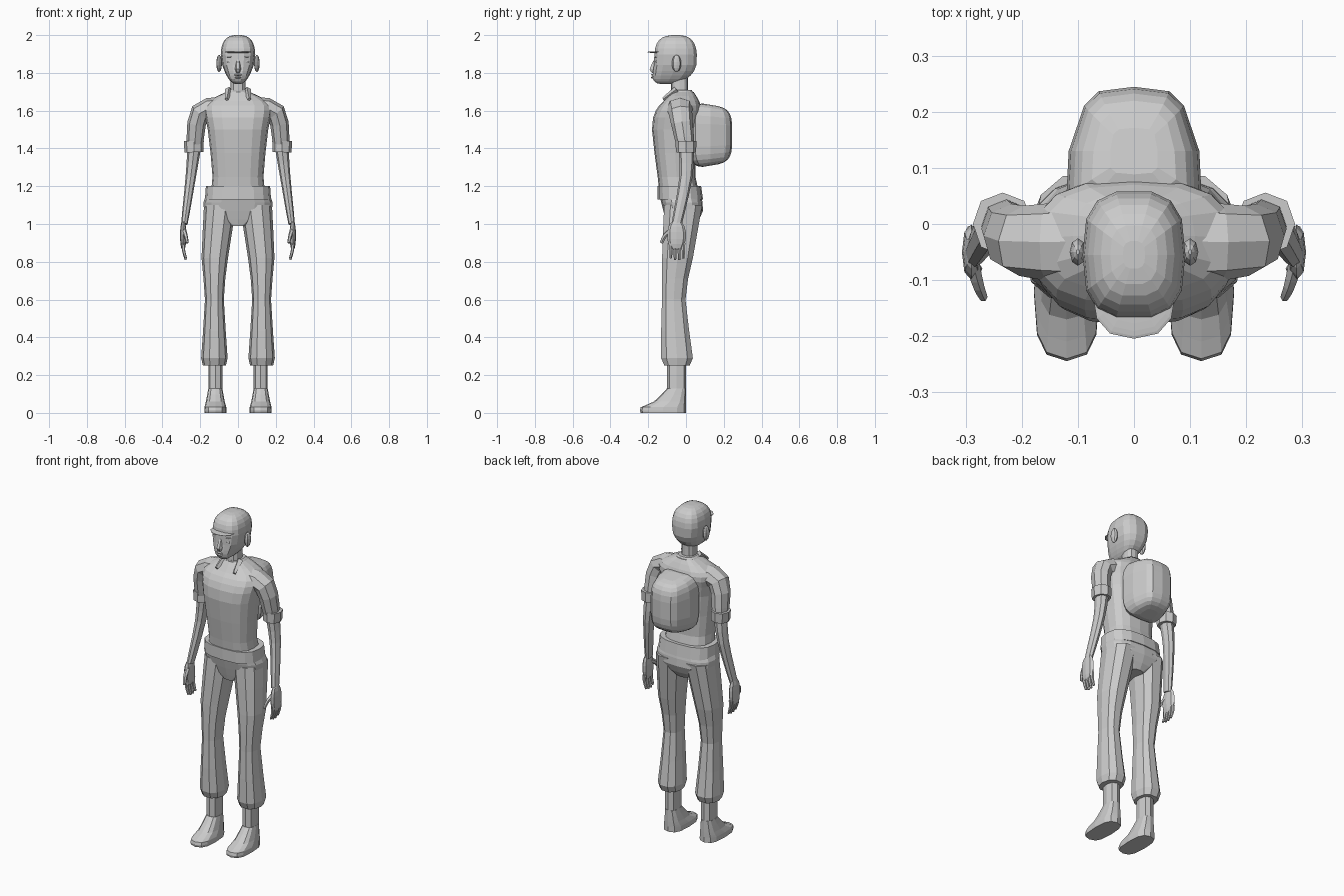
import bpy, bmesh
from math import sin, cos, pi
from mathutils import Vector

cube = bpy.data.objects.get("Cube")
if cube:
    bpy.data.objects.remove(cube)

shade = (.6, .6, .6, 1)
grey = bpy.data.materials.new("plain grey")
grey.use_nodes = True
grey.diffuse_color = shade
grey.node_tree.nodes["Principled BSDF"].inputs["Base Color"].default_value = shade


def power(value, exponent):
    return abs(value) ** exponent * (1 if value > 0 else -1)


def outline(sides, boxy):
    """Rounded-box outline with a corner on each axis."""
    angles = [2 * pi * i / sides for i in range(sides)]
    return [(power(cos(a), boxy), power(sin(a), boxy)) for a in angles]


def smooth_rows(rows, steps=2):
    """Add in-between rows along a smooth curve through the given ones."""
    rows = [Vector(row) for row in rows]
    last = len(rows) - 1
    tangents = [(rows[min(i + 1, last)] - rows[max(i - 1, 0)]) / 2 for i in range(last + 1)]
    result = []
    for i in range(last):
        start, end = rows[i], rows[i + 1]
        for step in range(steps):
            t = step / steps
            ease = t * t * (3 - 2 * t)
            result.append(start.lerp(end, ease) + tangents[i] * t * (1 - t) ** 2
                          - tangents[i + 1] * t * t * (1 - t))
    return result + [rows[last]]


def skin(name, rings, mirror):
    """Bridge equal rings of points into a capped flat-shaded solid."""
    bm = bmesh.new()
    loops = [[bm.verts.new(point) for point in ring] for ring in rings]
    for low, high in zip(loops, loops[1:]):
        for i in range(len(low)):
            bm.faces.new((low[i - 1], low[i], high[i], high[i - 1]))
    bm.faces.new(loops[0])
    bm.faces.new(loops[-1])
    bmesh.ops.recalc_face_normals(bm, faces=bm.faces)
    mesh = bpy.data.meshes.new(name)
    bm.to_mesh(mesh)
    bm.free()
    mesh.materials.append(grey)
    part = bpy.data.objects.new(name, mesh)
    bpy.context.collection.objects.link(part)
    if mirror:
        part.modifiers.new("both sides", 'MIRROR')
    return part


def stack(name, sections, x=0, sides=16, boxy=.75):
    """Level sections: (height, half width, front, back); paired when x is set."""
    rings = [[(x + u * width, (front + back + v * (back - front)) / 2, height)
              for u, v in outline(sides, boxy)]
             for height, width, front, back in smooth_rows(sections)]
    return skin(name, rings, mirror=x > 0)


def ball(name, centre, size, sides=8, boxy=1):
    """Rounded block; paired when off centre."""
    middle, size = Vector(centre), Vector(size)
    rings = []
    for i in range(sides):
        tilt = pi * ((i + .5) / sides - .5)
        reach, rise = power(cos(tilt), boxy), power(sin(tilt), boxy)
        rings.append([middle + size * Vector((u * reach, v * reach, rise))
                      for u, v in outline(sides, boxy)])
    return skin(name, rings, mirror=middle.x > 0)


def limb(name, path, start, end, sides=8):
    """Paired tube narrowing evenly from the start to the end (side, depth) radii."""
    points = smooth_rows(path, steps=3)
    last = len(points) - 1
    rings = []
    for i, point in enumerate(points):
        along = points[min(i + 1, last)] - points[max(i - 1, 0)]
        across = Vector((0, 1, 0)).cross(along).normalized()
        deep = along.cross(across).normalized()
        radius = Vector(start).lerp(Vector(end), i / last)
        rings.append([point + across * u * radius.x + deep * v * radius.y
                      for u, v in outline(sides, .9)])
    return skin(name, rings, mirror=True)


# Head: boxy skull, narrowing and moving forward towards the chin
head_height = 1.87
head = ball("head", (0, -.055, head_height), (.092, .115, .13), sides=14, boxy=.7)
for vertex in head.data.vertices:
    drop = max(0, head_height - vertex.co.z) / .13
    vertex.co.x *= 1 - .4 * drop
    vertex.co.y -= .05 * drop * drop

# Face and cap peak
ball("cap_peak", (0, -.12, 1.91), (.075, .085, .005), sides=12, boxy=.8)
stack("nose", [(1.8, .01, -.18, -.15), (1.82, .016, -.195, -.15), (1.87, .008, -.17, -.15)], sides=6)
ball("upper_lip", (0, -.17, 1.79), (.025, .015, .006))
ball("lower_lip", (0, -.17, 1.776), (.02, .015, .007))
ball("eyes", (.04, -.15, 1.86), (.02, .015, .01))
ball("brows", (.04, -.15, 1.885), (.024, .018, .004))
ball("ears", (.1, -.05, 1.85), (.015, .025, .045))

# Neck and shirt collar
stack("neck", [(1.65, .05, -.09, .02), (1.7, .04, -.08, .01), (1.79, .04, -.08, .01)], sides=12)
stack("collar", [(1.65, .08, -.1, .05), (1.69, .07, -.08, .04), (1.71, .05, -.08, .03)])
limb("collar_points", [(.05, -.05, 1.71), (.06, -.12, 1.66)], (.02, .02), (.01, .01), sides=4)

# Shirt body and hem band
stack("shirt_body", [(1.15, .15, -.14, .08), (1.25, .135, -.15, .05), (1.5, .16, -.18, .06),
                     (1.6, .18, -.16, .08), (1.65, .16, -.12, .07), (1.7, .06, -.08, .04)])
stack("shirt_hem", [(1.13, .175, -.15, .09), (1.2, .17, -.15, .08)])

# Sleeves with rolled cuffs, then bare forearms
limb("sleeves", [(.06, -.03, 1.61), (.2, -.03, 1.59), (.23, 0, 1.4)], (.065, .08), (.042, .046))
limb("sleeve_cuffs", [(.234, 0, 1.44), (.233, 0, 1.38)], (.053, .056), (.05, .053))
limb("forearms", [(.23, 0, 1.42), (.25, 0, 1.25), (.284, -.05, 1)], (.038, .042), (.017, .027))

# Hands with relaxed fingers and a forward thumb
ball("palms", (.29, -.05, .94), (.017, .05, .08), boxy=.9)
for i, finger in enumerate(("index", "middle", "ring", "little")):
    y = .022 * i - .08
    limb(finger + "_fingers", [(.29, y, .9), (.288, y, .86), (.276, y, .82 - .01 * sin(i))],
         (.011, .012), (.006, .007), sides=6)
limb("thumbs", [(.288, -.07, .97), (.277, -.11, .94), (.268, -.13, .9)],
     (.014, .016), (.007, .009), sides=6)

# Trousers: seat, and legs that meet at the hips and gather at the hems
stack("trouser_seat", [(.99, .05, -.1, .05), (1.07, .18, -.12, .09), (1.15, .17, -.14, .08)])
legs = stack("trouser_legs", [(.25, .05, -.1, 0), (.29, .07, -.135, .04), (.6, .05, -.13, 0),
                              (.82, .07, -.13, .04), (1.1, .085, -.12, .09)],
             x=.125, sides=10, boxy=.85)
for vertex in legs.data.vertices:
    vertex.co.x -= .1 * max(0, vertex.co.z - .8)

# Ankles and wedge-shaped feet
stack("ankles", [(.1, .037, -.1, 0), (.28, .037, -.1, 0)], x=.12, sides=8)
stack("feet", [(0, .058, -.24, 0), (.03, .058, -.24, 0), (.06, .05, -.17, 0),
               (.13, .037, -.1, 0)], x=.12, sides=12, boxy=.7)

# Rounded backpack, tapering to the rear
pack_height = 1.47
pack = ball("backpack", (0, .13, pack_height), (.13, .115, .17), sides=12, boxy=.5)
for vertex in pack.data.vertices:
    taper = max(0, vertex.co.y - .08)
    vertex.co.x *= 1 - 2 * taper
    vertex.co.z -= (vertex.co.z - pack_height) * taper
